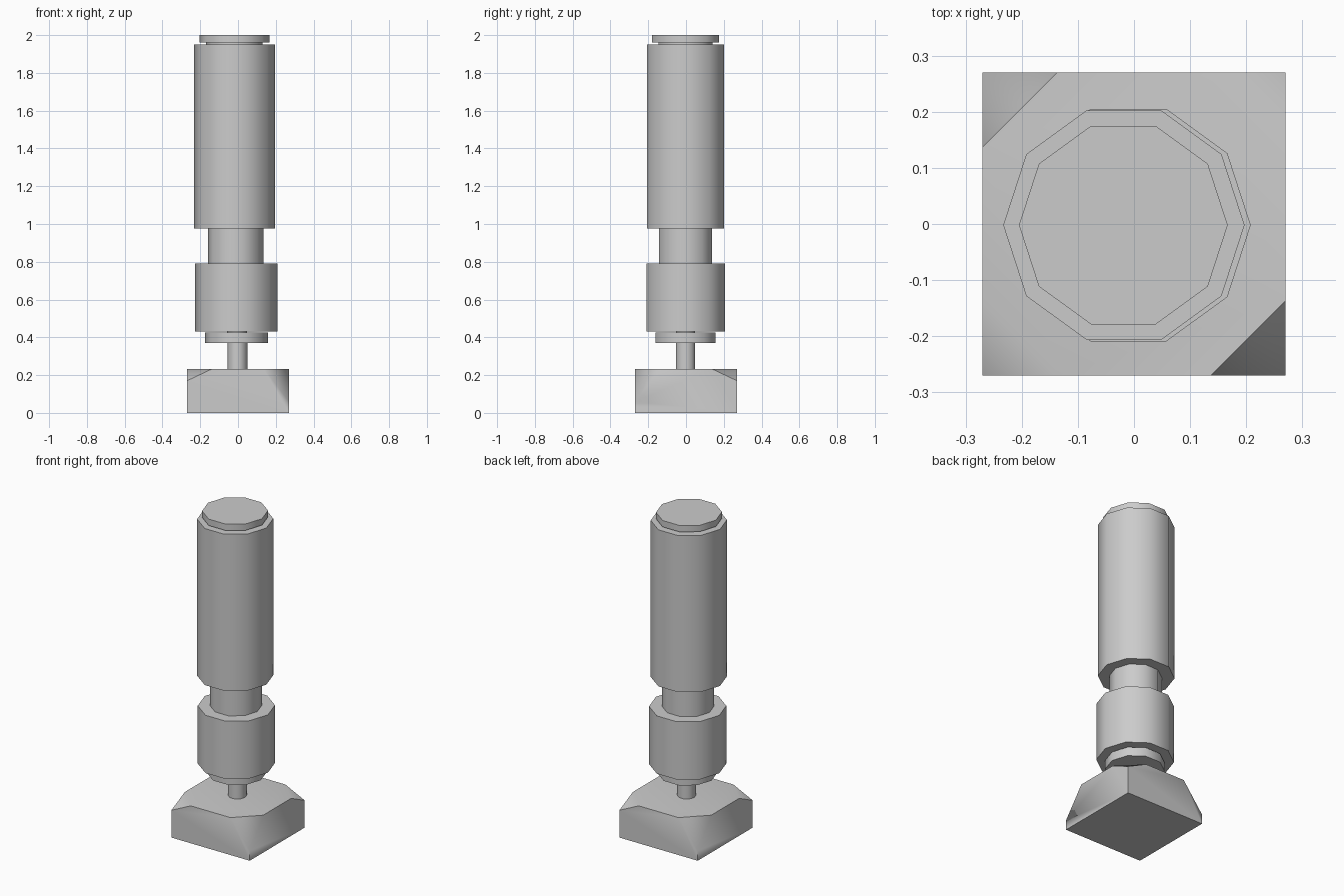
import bpy, bmesh
from math import radians

if "Cube" in bpy.data.objects:
    bpy.data.objects.remove(bpy.data.objects["Cube"])


def smooth(ob, angle):
    bpy.ops.object.select_all(action='DESELECT')
    ob.select_set(True)
    bpy.context.view_layer.objects.active = ob
    bpy.ops.object.shade_smooth_by_angle(angle=radians(angle))


def drum(name, cx, r, z0, z1):
    # ten-sided drum with a corner pointing along x
    bpy.ops.mesh.primitive_cylinder_add(vertices=10, radius=r, depth=z1 - z0,
                                        location=(cx, -0.002, (z0 + z1) / 2),
                                        rotation=(0, 0, radians(90)))
    ob = bpy.context.object
    ob.name = name
    smooth(ob, 40)


# Stacked handle parts, from the rod up
for part in [("rod", -0.003, 0.053, 0.22, 0.38),
             ("lower_collar", -0.008, 0.167, 0.37, 0.425),
             ("collar_joint", -0.005, 0.053, 0.42, 0.435),
             ("lower_drum", -0.010, 0.218, 0.43, 0.79),
             ("neck", -0.013, 0.147, 0.785, 0.98),
             ("upper_grip", -0.018, 0.215, 0.975, 1.95),
             ("cap_joint", -0.019, 0.15, 1.945, 1.965),
             ("end_cap", -0.019, 0.186, 1.96, 2.0)]:
    drum(*part)

# Square head with sloping cut corners: two shallow, two deep
H, C, T = 0.27, 0.137, 0.233
bm = bmesh.new()
bottom, low, top = [], [], []
for sx, sy in [(1, 1), (-1, 1), (-1, -1), (1, -1)]:
    bottom.append(bm.verts.new((sx * H, sy * H, 0)))
    low.append(bm.verts.new((sx * H, sy * H, 0.17 if sx == sy else 0.06)))
    pair = [bm.verts.new((sx * H, sy * C, T)), bm.verts.new((sx * C, sy * H, T))]
    top.append(pair if sx == sy else pair[::-1])
bm.faces.new(bottom[::-1])
bm.faces.new([v for pair in top for v in pair])
for i in range(4):
    j = (i + 1) % 4
    bm.faces.new((low[i], top[i][1], top[i][0]))
    bm.faces.new((bottom[i], bottom[j], low[j], top[j][0], top[i][1], low[i]))
bmesh.ops.recalc_face_normals(bm, faces=bm.faces)
mesh = bpy.data.meshes.new("head_block")
bm.to_mesh(mesh)
bm.free()
head = bpy.data.objects.new("head_block", mesh)
bpy.context.collection.objects.link(head)
smooth(head, 58)
